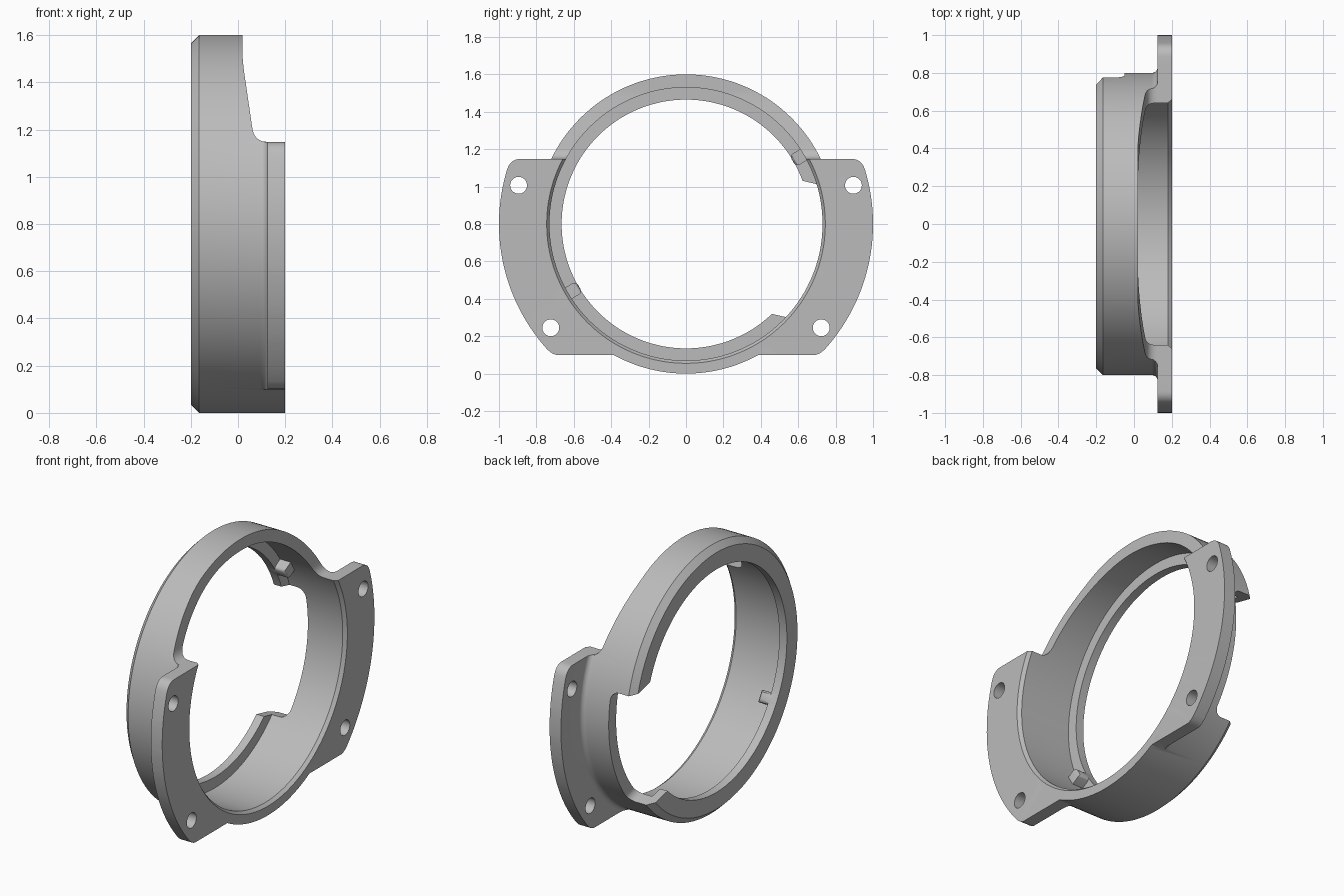
import bpy, bmesh
from math import sin, cos, pi, radians, sqrt, asin
from mathutils import Matrix, Vector

if "Cube" in bpy.data.objects:
    bpy.data.objects.remove(bpy.data.objects["Cube"])

AXIS_Z = 0.8   # height of the ring axis, which runs along x
SEGMENTS = 144

grey = bpy.data.materials.new("grey_metal")
grey.use_nodes = True
COLOUR = (0.5, 0.5, 0.5, 1)
grey.diffuse_color = COLOUR
grey.node_tree.nodes["Principled BSDF"].inputs["Base Color"].default_value = COLOUR


def finish(name, bm):
    bmesh.ops.recalc_face_normals(bm, faces=bm.faces[:])
    mesh = bpy.data.meshes.new(name)
    bm.to_mesh(mesh)
    bm.free()
    mesh.materials.append(grey)
    obj = bpy.data.objects.new(name, mesh)
    bpy.context.collection.objects.link(obj)
    return obj


def lathe(name, profile):
    """Revolve a closed (radius, x) profile about the ring axis."""
    bm = bmesh.new()
    rings = []
    for i in range(SEGMENTS):
        a = 2 * pi * i / SEGMENTS
        rings.append([bm.verts.new((x, r * cos(a), AXIS_Z + r * sin(a))) for r, x in profile])
    n = len(profile)
    for i in range(SEGMENTS):
        here, there = rings[i], rings[(i + 1) % SEGMENTS]
        for j in range(n):
            k = (j + 1) % n
            bm.faces.new((here[j], here[k], there[k], there[j]))
    return finish(name, bm)


def prism(name, points, place, low, high):
    """Extrude a 2D outline; place maps (u, v, depth) to a 3D point."""
    bm = bmesh.new()
    a = [bm.verts.new(place(u, v, low)) for u, v in points]
    b = [bm.verts.new(place(u, v, high)) for u, v in points]
    bm.faces.new(a)
    bm.faces.new(b)
    for i in range(len(a)):
        k = (i + 1) % len(a)
        bm.faces.new((a[i], a[k], b[k], b[i]))
    return finish(name, bm)


def bend(p0, p1, p2, steps=8):
    """Rounded corner from p0 to p2 around p1."""
    p0, p1, p2 = Vector(p0), Vector(p1), Vector(p2)
    ts = [i / steps for i in range(steps + 1)]
    return [tuple(p0 * (1 - t) ** 2 + p1 * 2 * t * (1 - t) + p2 * t * t) for t in ts]


def arc(cx, cy, r, start, end, steps=8):
    angles = [radians(start + (end - start) * i / steps) for i in range(steps + 1)]
    return [(cx + r * cos(a), cy + r * sin(a)) for a in angles]


def combine(target, other, operation):
    mod = target.modifiers.new("combine", "BOOLEAN")
    mod.operation, mod.solver, mod.object = operation, "EXACT", other
    bpy.context.view_layer.objects.active = target
    bpy.ops.object.modifier_apply(modifier=mod.name)
    bpy.data.objects.remove(other)


def across(u, v, d):      # outline in y and z, depth along x
    return (d, u, AXIS_Z + v)


def sideways(u, v, d):    # outline in x and z, depth along y
    return (u, d, v)


# Ring with chamfered rim, inner lip and chamfered bore mouth
ring = lathe("mounting_ring", [
    (0.665, -0.2), (0.765, -0.2), (0.8, -0.165), (0.8, 0.2),
    (0.745, 0.2), (0.73, 0.18), (0.73, -0.15), (0.665, -0.15)])

# Flange with a filleted root, trimmed to its outline
flange = lathe("flange", [(0.77, 0.08), (0.79, 0.08)]
               + arc(0.83, 0.095, 0.03, 180, 90)
               + [(1.05, 0.125), (1.05, 0.2), (0.77, 0.2)])
TOP, BOTTOM = 0.348, -0.7
rim = lambda z: (sqrt(1 - z * z), z)
low, high = BOTTOM + 0.035, TOP - 0.055
half = bend((0.685, BOTTOM), rim(BOTTOM), rim(low))
half += [(cos(a), sin(a)) for a in
         [asin(low) + (asin(high) - asin(low)) * i / 30 for i in range(1, 30)]]
half += bend(rim(high), rim(TOP), (0.885, TOP))
outline = half + [(-y, z) for y, z in reversed(half)]
combine(flange, prism("flange_outline", outline, across, -0.1, 0.3), "INTERSECT")
combine(ring, flange, "UNION")

# Bolt holes
for side in (-1, 1):
    for y, z in ((0.895, 0.207), (0.723, -0.555)):
        hole = prism("bolt_hole", arc(side * y, z, 0.045, 0, 350, 35), across, 0, 0.3)
        combine(ring, hole, "DIFFERENCE")

# Relief that narrows the upper part of the ring
relief = [(0.02, 1.7), (0.02, 1.5)] + bend((0.02, 1.5), (0.022, 1.475), (0.025, 1.45), 4)[1:]
relief += bend((0.06, 1.21), (0.068, 1.148), (0.125, 1.148), 10) + [(0.4, 1.148), (0.4, 1.7)]
combine(ring, prism("upper_relief", relief, sideways, -1.2, 1.2), "DIFFERENCE")

# Side notch through the lip and rear wall, square to a tilted direction
turn = radians(-13)
W, D, R = 0.365, -0.05, 0.05
notch = [(-0.3, -W)] + arc(D - R, -W + R, R, -90, 0) + arc(D - R, W - R, R, 0, 90) + [(-0.3, W)]


def tilted(u, v, d):
    return (u, d * cos(turn) - v * sin(turn), AXIS_Z + d * sin(turn) + v * cos(turn))


combine(ring, prism("side_notch", notch, tilted, 0.3, 1.1), "DIFFERENCE")

# Two small locating pegs on the lip
for angle in (30.5, 210.5):
    bm = bmesh.new()
    bmesh.ops.create_cube(bm, size=1)
    bmesh.ops.scale(bm, vec=(0.1, 0.085, 0.07), verts=bm.verts[:])
    inner = [e for e in bm.edges if all(v.co.y < 0 for v in e.verts)]
    bmesh.ops.bevel(bm, geom=inner, offset=0.022, segments=3, profile=0.5, affect="EDGES")
    bmesh.ops.transform(bm, verts=bm.verts[:], matrix=(
        Matrix.Translation((0, 0, AXIS_Z)) @ Matrix.Rotation(radians(angle), 4, "X")
        @ Matrix.Translation((-0.13, 0.705, 0))))
    combine(ring, finish("locating_peg", bm), "UNION")

# Smooth curved walls, crisp edges
bpy.ops.object.select_all(action="DESELECT")
ring.select_set(True)
bpy.context.view_layer.objects.active = ring
bpy.ops.object.shade_smooth_by_angle(angle=radians(30))
